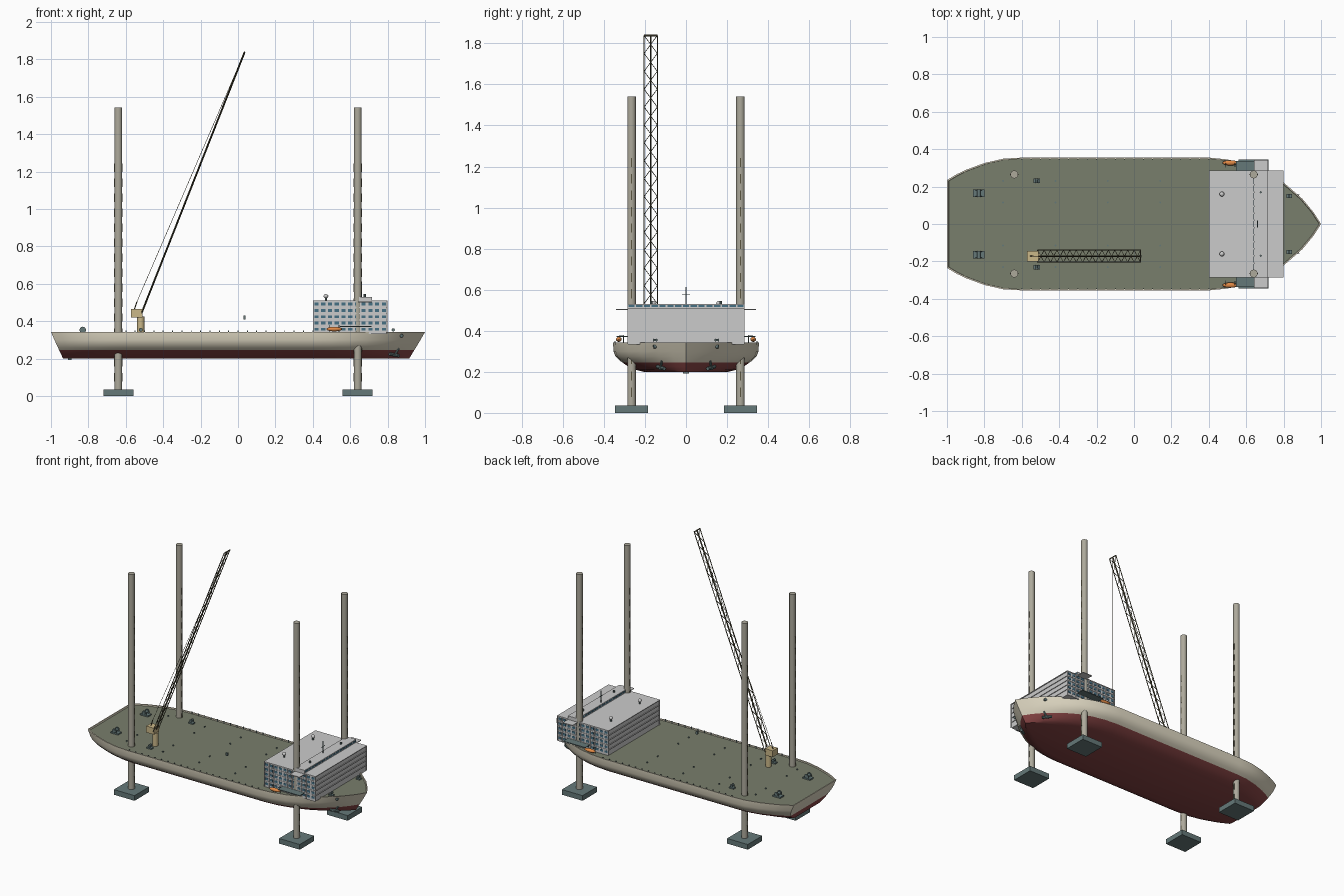
import bpy, bmesh, math
from mathutils import Vector, Matrix

if "Cube" in bpy.data.objects:
    bpy.data.objects.remove(bpy.data.objects["Cube"])


def mat(name, r, g, b):
    m = bpy.data.materials.new(name)
    m.diffuse_color = (r, g, b, 1)
    m.use_nodes = True
    m.node_tree.nodes["Principled BSDF"].inputs["Base Color"].default_value = m.diffuse_color
    return m


CREAM = mat("cream", .72, .67, .53)
RED = mat("red", .25, .06, .06)
DECK = mat("deck_green", .19, .21, .15)
LEG = mat("leg_grey", .42, .40, .33)
STEEL = mat("steel", .13, .19, .19)
WHITE = mat("white", .66, .67, .65)
GLASS = mat("glass", .06, .16, .23)
ORANGE = mat("orange", .75, .25, .06)
YELLOW = mat("crane_yellow", .60, .48, .25)
DARK = mat("dark_boom", .10, .09, .05)


def finish(name, bm, mats, smooth=False):
    bmesh.ops.recalc_face_normals(bm, faces=bm.faces)
    me = bpy.data.meshes.new(name)
    bm.to_mesh(me)
    bm.free()
    ob = bpy.data.objects.new(name, me)
    bpy.context.collection.objects.link(ob)
    for m in mats:
        me.materials.append(m)
    if smooth:
        bpy.ops.object.select_all(action='DESELECT')
        ob.select_set(True)
        bpy.context.view_layer.objects.active = ob
        bpy.ops.object.shade_smooth_by_angle(angle=math.radians(35))
    return ob


def boxes(name, items, m):
    """items: (centre, size) pairs joined into one object"""
    bm = bmesh.new()
    for c, s in items:
        bmesh.ops.create_cube(bm, size=1, matrix=Matrix.Translation(c) @ Matrix.Diagonal((*s, 1)))
    return finish(name, bm, [m])


def bars(name, items, m, sides=8):
    """items: (start, end, radius) round bars joined into one object"""
    bm = bmesh.new()
    for a, b, r in items:
        a, b = Vector(a), Vector(b)
        d = b - a
        M = Matrix.Translation((a + b) / 2) @ d.to_track_quat('Z', 'Y').to_matrix().to_4x4()
        bmesh.ops.create_cone(bm, cap_ends=True, segments=sides, radius1=r, radius2=r, depth=d.length, matrix=M)
    return finish(name, bm, [m], True)


def balls(name, items, m):
    bm = bmesh.new()
    for c, s in items:
        bmesh.ops.create_uvsphere(bm, u_segments=16, v_segments=10, radius=1,
                                  matrix=Matrix.Translation(c) @ Matrix.Diagonal((*s, 1)))
    return finish(name, bm, [m], True)


# Hull: deck outline lofted down through the bilge, with a sunken deck
outline = [(-1, .235), (-.95, .265), (-.9, .289), (-.8, .326), (-.7, .349), (-.6, .355), (0, .355), (.4, .355),
           (.5, .345), (.6, .322), (.7, .283), (.8, .222), (.9, .135), (.96, .063)]
levels = [(.334, .98), (.343, .98), (.343, 1), (.30, .996), (.275, .968), (.258, .92), (.246, .875),
          (.225, .79), (.21, .69), (.2, .58)]


def station(x, y, z, k):
    t = max(0, (.34 - z) / .14)
    if x > .5:
        x -= .085 * t * (x - .5) / .5
    if x < -.6:
        x += .065 * t * (-x - .6) / .4
    if k == .98:
        x *= .993
    return x, y * k, z


ring = outline + [(1, 0)] + [(x, -y) for x, y in reversed(outline)]
bm = bmesh.new()
rows = [[bm.verts.new(station(x, y, z, k)) for x, y in ring] for z, k in levels]
n = len(ring)
for j in range(len(rows) - 1):
    for i in range(n):
        f = bm.faces.new((rows[j][i], rows[j][(i + 1) % n], rows[j + 1][(i + 1) % n], rows[j + 1][i]))
        f.material_index = 1 if j >= 6 else 0
bm.faces.new(rows[0]).material_index = 2
bm.faces.new(rows[-1]).material_index = 1
finish("hull", bm, [CREAM, RED, DECK], True)

# Jack-up legs with pin slots and square footings
for sx, px in ((-1, "aft"), (1, "fore")):
    for sy, py in ((-1, "right"), (1, "left")):
        x, y = .64 * sx, .265 * sy
        bars(f"{px}_{py}_leg", [((x, y, .03), (x, y, 1.542), .021)], LEG, 24)
        boxes(f"{px}_{py}_footing", [((x, y, .018), (.16, .16, .036))], STEEL)
        boxes(f"{px}_{py}_leg_slots", [((x + .021 * s, y, .1 + .08 * i), (.002, .006, .045))
                                       for i in range(15) for s in (-1, 1)], DARK)

# Accommodation block with floor ledges and side windows
boxes("house", [((.6, 0, .42), (.39, .564, .176))], WHITE)
boxes("house_floor_ledges", [((.6, 0, .34 + .0335 * i), (.4, .57, .005)) for i in range(1, 6)], WHITE)
boxes("house_side_fins", [((.402 + .036 * i, s * .283, .42), (.004, .005, .17))
                          for i in range(12) for s in (-1, 1)], WHITE)
boxes("house_windows", [((.42 + .036 * i, s * .282, .3575 + .0335 * j), (.022, .004, .015))
                        for i in range(11) for j in range(5) for s in (-1, 1)], GLASS)

# Bridge, its windows and wings
boxes("bridge", [((.678, 0, .519), (.075, .57, .024))], WHITE)
boxes("bridge_windows", [((.678 + s * .037, -.266 + .038 * i, .521), (.004, .03, .011))
                         for i in range(15) for s in (-1, 1)], GLASS)
boxes("bridge_wings", [((.678, s * .312, .503), (.075, .06, .005)) for s in (-1, 1)], WHITE)
boxes("boat_platforms", [((.63, s * .31, .372), (.17, .055, .005)) for s in (-1, 1)], STEEL)
bars("roof_mast", [((.66, 0, .53), (.66, 0, .612), .003), ((.66, -.02, .575), (.66, .02, .575), .002)]
     + [((.678, s * .17, .53), (.678, s * .17, .545), .006) for s in (-1, 1)], STEEL)
bars("roof_vents", [((.47, s * .16, .505), (.47, s * .16, .53), .006) for s in (-1, 1)], STEEL)
balls("roof_domes", [((.47, s * .16, .534), (.013, .013, .011)) for s in (-1, 1)], WHITE)

# Lifeboats and davits
balls("lifeboats", [((.515, s * .327, .358), (.042, .014, .012)) for s in (-1, 1)], ORANGE)
bars("davits", [p for s in (-1, 1) for x in (.49, .54) for p in
                (((x, s * .305, .335), (x, s * .305, .378), .002),
                 ((x, s * .305, .378), (x, s * .327, .378), .002))], STEEL)

# Crane pedestal, cab, lattice boom and rigging
cy = -.172
bars("crane_pedestal", [((-.52, cy, .33), (-.52, cy, .425), .019)], YELLOW, 20)
boxes("crane_cab", [((-.541, cy, .443), (.06, .056, .045))], YELLOW)
A, B = Vector((-.515, cy, .445)), Vector((.035, cy, 1.838))
side = Vector((0, .032, 0))
bays = 16
boom = [(A, B, .005)] + [(A + s * side, B + s * side, .0028) for s in (-1, 1)]
for i in range(bays):
    p, q = A.lerp(B, i / bays), A.lerp(B, (i + 1) / bays)
    s = 1 if i % 2 else -1
    boom += [(p + s * side, q - s * side, .0017), (p - s * side, q + s * side, .0017)]
boom += [(A - side, A + side, .004), (B - side, B + side, .004)]
bars("crane_boom", boom, DARK, 6)
bars("crane_cables", [((-.54, cy, .505), B, .0013), ((-.555, cy, .46), (-.54, cy, .505), .003),
                      (B, (.035, cy, .42), .0012)], DARK, 6)
boxes("hook_block", [((.035, cy, .42), (.012, .012, .02))], STEEL)

# Deck winches: base, drum and cheeks
winches = [(-.83, .165, 1), (-.52, .23, .6), (.83, .15, .5)]
for nm, (x, y, k) in zip(("aft", "mid", "bow"), winches):
    boxes(f"{nm}_winch_bases", [((x, s * y, .338), (.06 * k, .04 * k, .01)) for s in (-1, 1)], STEEL)
    bars(f"{nm}_winch_drums", [p for s in (-1, 1) for p in (
        ((x, s * y - .02 * k, .354), (x, s * y + .02 * k, .354), .01 * k),
        ((x, s * y - .018 * k, .354), (x, s * y - .014 * k, .354), .017 * k),
        ((x, s * y + .014 * k, .354), (x, s * y + .018 * k, .354), .017 * k))], STEEL, 14)

# Deck fittings, edge bollards
bars("deck_sockets", [((x, s * y, .333), (x, s * y, .341), .005)
                      for x in (-.7, -.42, -.14, .14) for y in (.115, .23) for s in (-1, 1)], STEEL)
bars("edge_bollards", [((-.6 + .05 * i, s * .346, .335), (-.6 + .05 * i, s * .346, .35), .003)
                       for i in range(21) for s in (-1, 1)], STEEL, 6)

# Bow anchors with hawse pipes, and the stern skeg
for s, nm in ((-1, "right"), (1, "left")):
    bars(f"{nm}_anchor", [((.86, s * .118, .255), (.835, s * .125, .212), .006),
                          ((.81, s * .14, .225), (.86, s * .105, .215), .009)], STEEL)
    bars(f"{nm}_hawse", [((.87, s * .13, .325), (.875, s * .158, .322), .009)], STEEL, 12)
boxes("stern_skeg", [((-.9, 0, .2), (.02, .03, .016))], STEEL)
